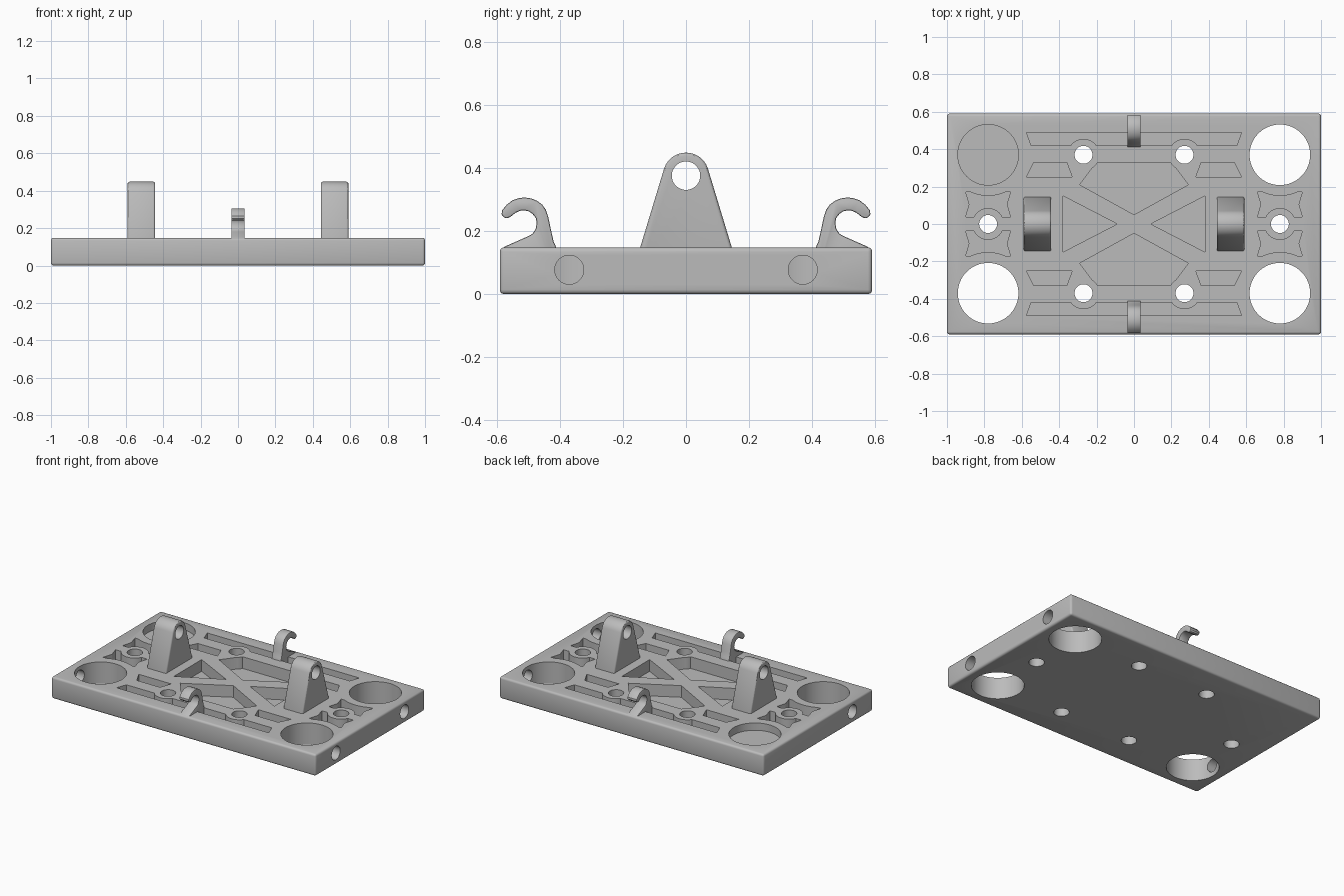
import bpy, bmesh
from math import sin, cos, pi, radians, acos, atan2

if "Cube" in bpy.data.objects:
    bpy.data.objects.remove(bpy.data.objects["Cube"])

TOP, HALF_Y, FLOOR = 0.148, 0.59, 0.068

grey = bpy.data.materials.new("plain_grey")
grey.use_nodes = True
grey.diffuse_color = (0.5, 0.5, 0.5, 1)
grey.node_tree.nodes["Principled BSDF"].inputs["Base Color"].default_value = (0.5, 0.5, 0.5, 1)


def circle(cx, cy, r, n=48):
    return [(cx + r * cos(2 * pi * i / n), cy + r * sin(2 * pi * i / n)) for i in range(n)]


def prisms(name, outlines, lo, hi, axis="z"):
    """Extrude each 2D outline from lo to hi along the axis (x: outline is y, z)."""
    bm = bmesh.new()
    for pts in outlines:
        place = (lambda p, t: (p[0], p[1], t)) if axis == "z" else (lambda p, t: (t, p[0], p[1]))
        a = [bm.verts.new(place(p, lo)) for p in pts]
        b = [bm.verts.new(place(p, hi)) for p in pts]
        bm.faces.new(a[::-1])
        bm.faces.new(b)
        for i in range(len(pts)):
            j = (i + 1) % len(pts)
            bm.faces.new((a[i], a[j], b[j], b[i]))
    bmesh.ops.recalc_face_normals(bm, faces=bm.faces)
    mesh = bpy.data.meshes.new(name)
    bm.to_mesh(mesh)
    bm.free()
    mesh.materials.append(grey)
    obj = bpy.data.objects.new(name, mesh)
    bpy.context.collection.objects.link(obj)
    return obj


def activate(obj):
    bpy.ops.object.select_all(action="DESELECT")
    obj.select_set(True)
    bpy.context.view_layer.objects.active = obj


def cut(obj, cutter):
    mod = obj.modifiers.new("cut", "BOOLEAN")
    mod.operation, mod.solver, mod.object = "DIFFERENCE", "EXACT", cutter
    activate(obj)
    bpy.ops.object.modifier_apply(modifier=mod.name)
    bpy.data.objects.remove(cutter)


def bevel(obj, width, segments=3):
    mod = obj.modifiers.new("round", "BEVEL")
    mod.width, mod.segments = width, segments
    mod.limit_method, mod.angle_limit = "ANGLE", radians(50)
    activate(obj)
    bpy.ops.object.modifier_apply(modifier=mod.name)


def smooth(obj):
    activate(obj)
    bpy.ops.object.shade_smooth_by_angle(angle=radians(30))


SIGNS = (-1, 1)
CORNERS = [(sx, sy) for sx in SIGNS for sy in SIGNS]
BIG = (0.78, 0.37)
SMALL = [(0.27 * sx, 0.37 * sy) for sx, sy in CORNERS] + [(-0.78, 0), (0.78, 0)]

# Base plate with rounded edges
plate = prisms("base_plate", [[(-1, -HALF_Y), (1, -HALF_Y), (1, HALF_Y), (-1, HALF_Y)]], 0, TOP)
bevel(plate, 0.014)

# Weight-saving pockets: triangles, centre trapezoids, slots, small and end pockets
triangle = [(0.38, 0.15), (0.38, -0.15), (0.09, 0)]
trapezoid = [(-0.29, 0.21), (-0.2, 0.33), (0.2, 0.33), (0.29, 0.21), (0, 0.05)]
slot = [(-0.575, 0.49), (0.575, 0.49), (0.55, 0.42), (-0.55, 0.42)]
small_pocket = [(0.575, 0.25), (0.535, 0.33), (0.36, 0.33), (0.33, 0.25)]
end_pocket = [(0.9, 0.172), (0.66, 0.172), (0.68, 0.105), (0.66, 0.037), (0.9, 0.037), (0.88, 0.105)]


def flip(pts, sx, sy):
    return [(x * sx, y * sy) for x, y in pts]


outlines = [flip(triangle, s, 1) for s in SIGNS]
outlines += [flip(p, 1, s) for p in (trapezoid, slot) for s in SIGNS]
outlines += [flip(p, sx, sy) for p in (small_pocket, end_pocket) for sx, sy in CORNERS]
pockets = prisms("pocket_cutter", outlines, FLOOR, 0.3)

# Solid bosses kept around every hole
bosses = [circle(x, y, 0.085) for x, y in SMALL]
bosses += [circle(BIG[0] * sx, BIG[1] * sy, 0.22) for sx, sy in CORNERS]
cut(pockets, prisms("boss_cutter", bosses, -0.1, 0.5))
cut(plate, pockets)

# Through holes, with one corner left as a shallow recess
through = [(sx, sy) for sx, sy in CORNERS if (sx, sy) != (-1, 1)]
holes = [circle(x, y, 0.048, 32) for x, y in SMALL]
holes += [circle(BIG[0] * sx, BIG[1] * sy, 0.162, 64) for sx, sy in through]
cut(plate, prisms("hole_cutter", holes, -0.1, 0.3))
cut(plate, prisms("recess_cutter", [circle(-BIG[0], BIG[1], 0.162, 64)], TOP - 0.05, 0.3))

# Cross holes from the ends into the large holes
for sx, sy in through:
    ends = sorted((sx * 0.78, sx * 1.1))
    cut(plate, prisms("side_cutter", [circle(BIG[1] * sy, 0.077, 0.046, 32)], *ends, axis="x"))
smooth(plate)

# Pair of tapered brackets with a round eye
EYE_Z, R = 0.375, 0.073
drop = EYE_Z - TOP
start = acos(R / (0.145 ** 2 + drop ** 2) ** 0.5) - atan2(drop, 0.145)
arc = [start + (pi - 2 * start) * i / 24 for i in range(25)]
profile = [(-0.145, TOP - 0.02), (-0.145, TOP), (0.145, TOP)]
profile = [(-0.145, TOP), (-0.14, 0.11), (0.14, 0.11), (0.145, TOP)]
profile += [(R * cos(a), EYE_Z + R * sin(a)) for a in arc]
for s, side in zip(SIGNS, ("right", "left")):
    lo, hi = sorted((s * 0.443, s * 0.59))
    bracket = prisms(side + "_bracket", [profile], lo, hi, "x")
    bevel(bracket, 0.01)
    cut(bracket, prisms("eye_cutter", [circle(0, EYE_Z, 0.045)], -1, 1, "x"))
    smooth(bracket)

# Pair of outward-curling hooks, rooted in the plate
hook = [(0.575, 0.05), (0.58, 0.148), (0.505, 0.181), (0.486, 0.191), (0.476, 0.207),
        (0.473, 0.227), (0.476, 0.241), (0.486, 0.254), (0.498, 0.262), (0.511, 0.265),
        (0.525, 0.264), (0.539, 0.258), (0.556, 0.245), (0.567, 0.24), (0.577, 0.243),
        (0.584, 0.252), (0.583, 0.265), (0.568, 0.283), (0.55, 0.297), (0.53, 0.304),
        (0.511, 0.306), (0.49, 0.303), (0.471, 0.295), (0.455, 0.283), (0.444, 0.267),
        (0.437, 0.247), (0.427, 0.2), (0.419, 0.165), (0.411, 0.148), (0.411, 0.05)]
for s, side in zip(SIGNS, ("front", "back")):
    obj = prisms(side + "_hook", [[(y * s, z) for y, z in hook]], -0.036, 0.036, "x")
    bevel(obj, 0.005, 2)
    smooth(obj)
